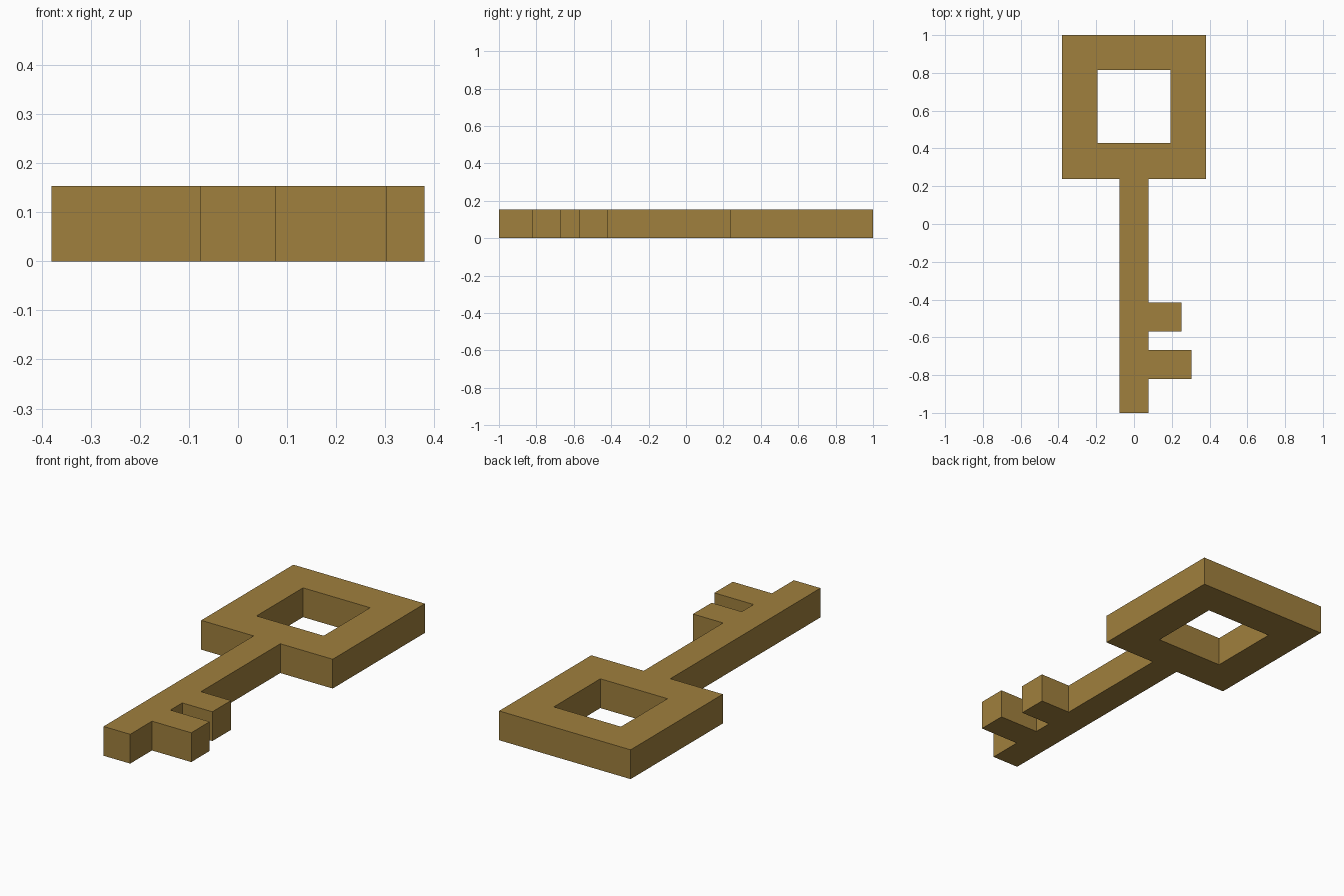
import bpy
import bmesh

if "Cube" in bpy.data.objects:
    bpy.data.objects.remove(bpy.data.objects["Cube"])

THICK = 0.153

brass = bpy.data.materials.new("aged brass")
brass.diffuse_color = (0.35, 0.215, 0.047, 1.0)
brass.use_nodes = True
brass.node_tree.nodes["Principled BSDF"].inputs["Base Color"].default_value = brass.diffuse_color

# Key silhouette: square bow, shaft and two teeth
outline = [
    (-0.38, 1.0), (-0.38, 0.239), (-0.077, 0.239), (-0.077, -1.0),
    (0.077, -1.0), (0.077, -0.82), (0.304, -0.82), (0.304, -0.668),
    (0.077, -0.668), (0.077, -0.57), (0.251, -0.57), (0.251, -0.416),
    (0.077, -0.416), (0.077, 0.239), (0.38, 0.239), (0.38, 1.0),
]
# Square opening in the bow
hole = [(-0.194, 0.814), (0.194, 0.814), (0.194, 0.43), (-0.194, 0.43)]

bm = bmesh.new()


def add_loop(points):
    verts = [bm.verts.new((x, y, 0)) for x, y in points]
    return [bm.edges.new((v, verts[(i + 1) % len(verts)])) for i, v in enumerate(verts)]


# Fill the silhouette around the hole, then raise it to full thickness
edges = add_loop(outline) + add_loop(hole)
bmesh.ops.triangle_fill(bm, use_beauty=True, use_dissolve=False, edges=edges)
result = bmesh.ops.extrude_face_region(bm, geom=bm.faces[:], use_keep_orig=True)
top = [g for g in result["geom"] if isinstance(g, bmesh.types.BMVert)]
bmesh.ops.translate(bm, verts=top, vec=(0, 0, THICK))
bmesh.ops.recalc_face_normals(bm, faces=bm.faces[:])

mesh = bpy.data.meshes.new("key")
bm.to_mesh(mesh)
bm.free()
mesh.materials.append(brass)
key = bpy.data.objects.new("key", mesh)
bpy.context.collection.objects.link(key)
